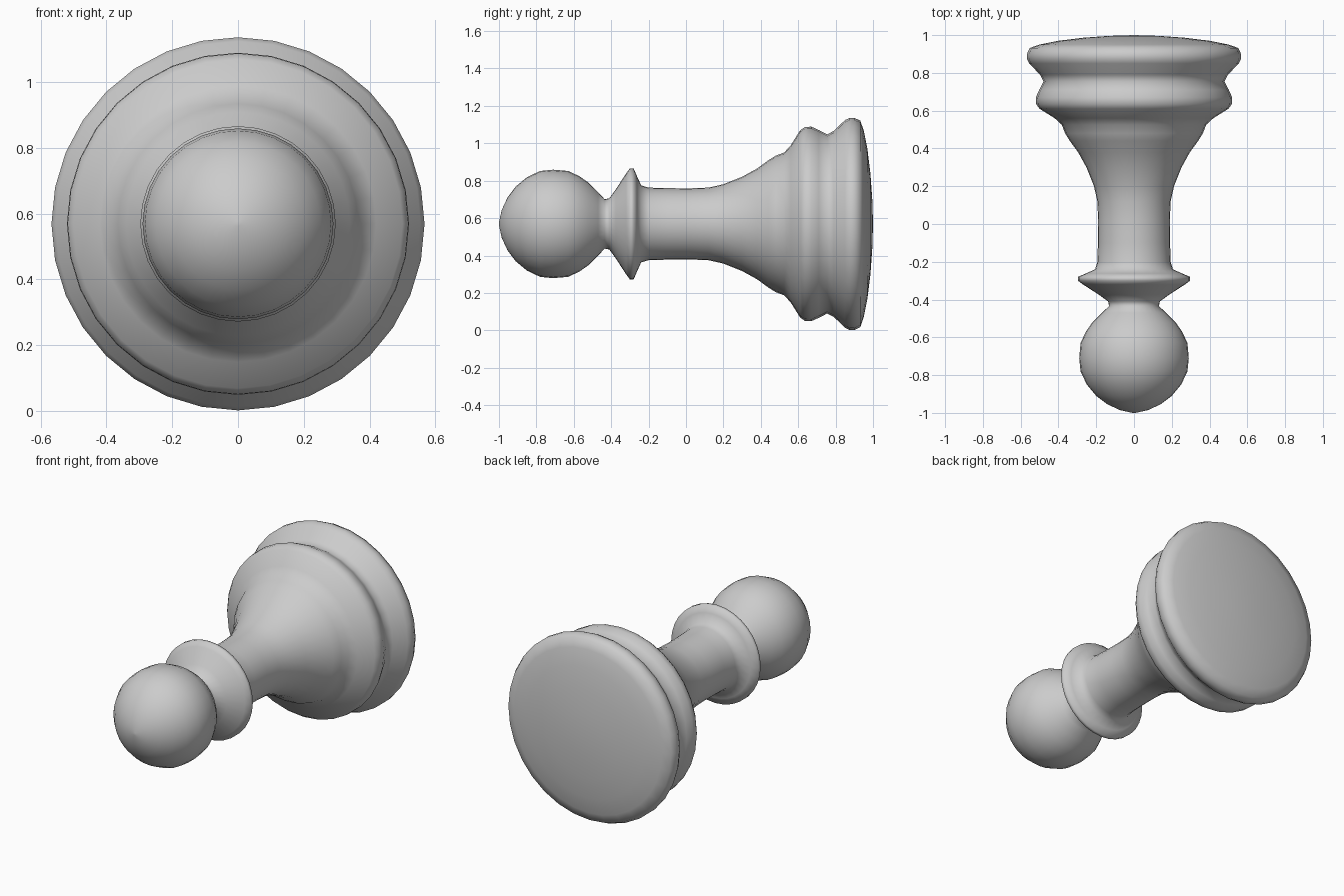
import bpy, bmesh, math
from mathutils import Matrix, Vector

cube = bpy.data.objects.get("Cube")
if cube:
    bpy.data.objects.remove(cube, do_unlink=True)

SEGMENTS = 32
AXIS_HEIGHT = 0.569

grey = bpy.data.materials.new("plain grey")
grey.use_nodes = True
colour = (0.6, 0.6, 0.6, 1)
grey.diffuse_color = colour
grey.node_tree.nodes["Principled BSDF"].inputs["Base Color"].default_value = colour

# Ball head: pairs of position along the axis and radius
head = [(-1, 0.008), (-0.985, 0.075), (-0.955, 0.14), (-0.91, 0.2), (-0.85, 0.25),
        (-0.78, 0.283), (-0.71, 0.29), (-0.63, 0.283), (-0.57, 0.255), (-0.52, 0.22),
        (-0.47, 0.17), (-0.435, 0.132)]
# Flared collar
collar = [(-0.41, 0.137), (-0.375, 0.185), (-0.32, 0.27), (-0.3, 0.297),
          (-0.28, 0.297), (-0.262, 0.255), (-0.24, 0.206)]
# Slim stem widening into the skirt
stem = [(-0.2, 0.194), (-0.1, 0.191), (0.02, 0.19), (0.12, 0.194), (0.2, 0.212),
        (0.3, 0.252), (0.38, 0.296), (0.44, 0.34), (0.48, 0.365), (0.525, 0.382)]
# Rounded ring and foot, closed by a slightly domed underside
base = [(0.56, 0.42), (0.61, 0.5), (0.635, 0.518), (0.67, 0.52), (0.71, 0.502),
        (0.755, 0.479), (0.79, 0.497), (0.85, 0.555), (0.875, 0.567), (0.9, 0.567),
        (0.932, 0.552), (0.95, 0.5), (0.97, 0.4), (0.986, 0.27), (0.996, 0.13), (1, 0)]

# Turn the profile around the long axis
bm = bmesh.new()
points = [bm.verts.new((0, y, r)) for y, r in head + collar + stem + base]
edges = [bm.edges.new(pair) for pair in zip(points, points[1:])]
bmesh.ops.spin(bm, geom=points + edges, cent=(0, 0, 0), axis=(0, 1, 0),
               angle=math.tau, steps=SEGMENTS, use_merge=True)
bmesh.ops.remove_doubles(bm, verts=bm.verts[:], dist=0.0005)
bmesh.ops.holes_fill(bm, edges=[e for e in bm.edges if e.is_boundary], sides=SEGMENTS)
bmesh.ops.recalc_face_normals(bm, faces=bm.faces[:])
bmesh.ops.transform(bm, matrix=Matrix.Translation(Vector((0, 0, AXIS_HEIGHT))), verts=bm.verts[:])
for face in bm.faces:
    face.smooth = True
mesh = bpy.data.meshes.new("turned_pawn")
bm.to_mesh(mesh)
bm.free()
mesh.materials.append(grey)
pawn = bpy.data.objects.new("turned_pawn", mesh)
bpy.context.collection.objects.link(pawn)
